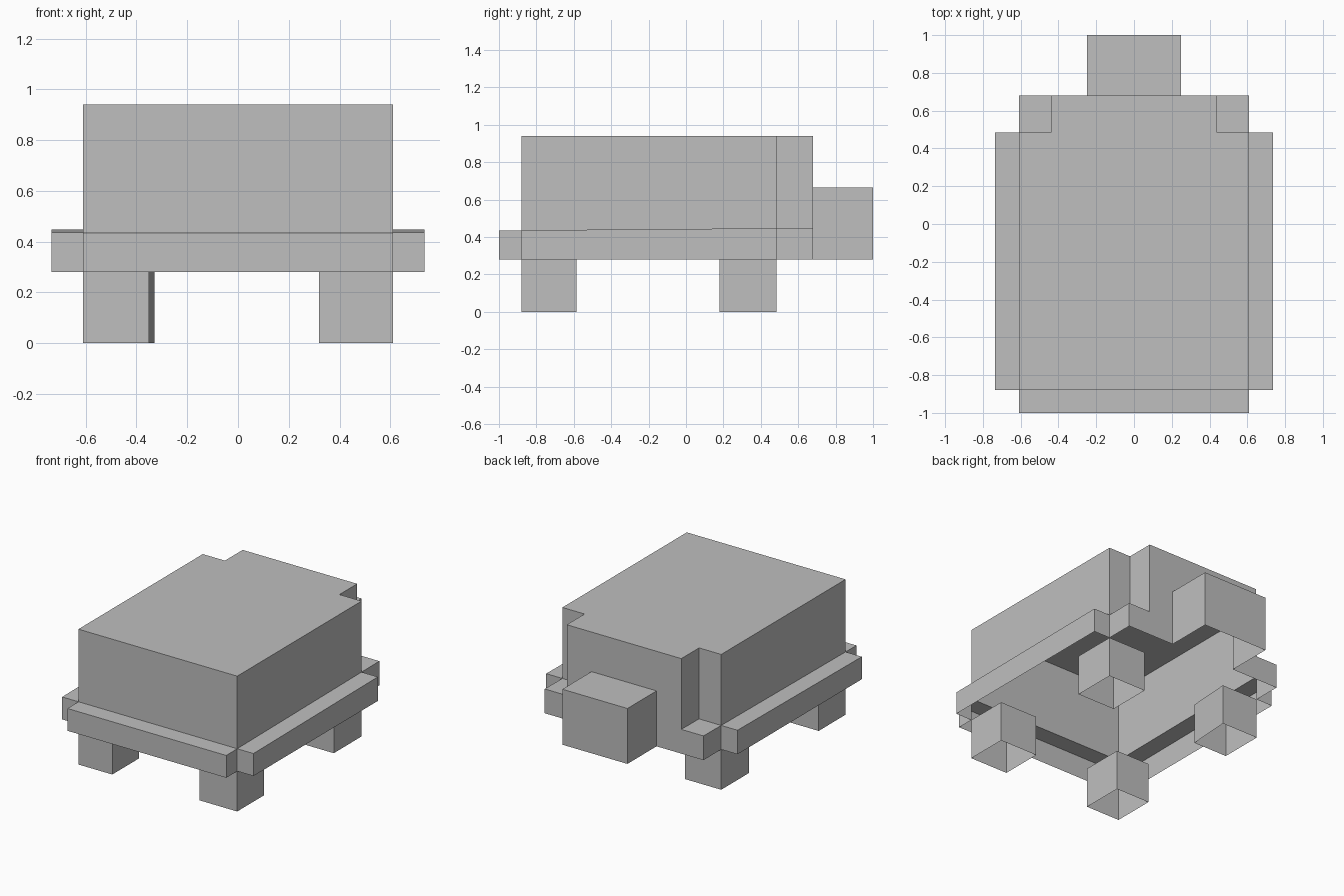
import bpy, bmesh

cube = bpy.data.objects.get("Cube")
if cube:
    bpy.data.objects.remove(cube, do_unlink=True)

GREY = (0.52, 0.52, 0.52, 1.0)
grey = bpy.data.materials.new("plain grey")
grey.use_nodes = True
grey.diffuse_color = GREY
grey.node_tree.nodes["Principled BSDF"].inputs["Base Color"].default_value = GREY

# Shared dimensions
BODY_X, BRIM_X, NOTCH_X, TAIL_X = 0.61, 0.735, 0.44, 0.25
NOSE_Y, FRONT_Y, NOTCH_Y, BACK_Y, TAIL_Y = -1.0, -0.88, 0.485, 0.68, 1.0
FLOOR, TAIL_TOP, TOP = 0.28, 0.665, 0.94


def floor(x, y):
    return FLOOR


def ledge(x, y):
    return 0.443 + 0.008 * y


def tail_top(x, y):
    return TAIL_TOP


def top(x, y):
    return TOP


def ground(x, y):
    return 0.0


def walls(path, low, high):
    """Upright panels along a plan path."""
    return [[(*a, low(*a)), (*b, low(*b)), (*b, high(*b)), (*a, high(*a))]
            for a, b in zip(path, path[1:])]


def cap(path, height):
    """Flat upward panel over a plan outline."""
    return [[(*p, height(*p)) for p in path]]


def rect(x0, x1, y0, y1):
    return [(x0, y0), (x1, y0), (x1, y1), (x0, y1)]


def mirrored(panels):
    return panels + [[(-x, y, z) for x, y, z in reversed(p)] for p in panels]


def make(name, panels):
    bm = bmesh.new()
    for p in panels:
        bm.faces.new([bm.verts.new(v) for v in p])
    bmesh.ops.remove_doubles(bm, verts=bm.verts[:], dist=0.0005)
    mesh = bpy.data.meshes.new(name)
    bm.to_mesh(mesh)
    bm.free()
    mesh.materials.append(grey)
    obj = bpy.data.objects.new(name, mesh)
    bpy.context.collection.objects.link(obj)
    return obj


# Hollow upper shell with notched back corners, open over the tail
half = [(0, FRONT_Y), (BODY_X, FRONT_Y), (BODY_X, NOTCH_Y),
        (NOTCH_X, NOTCH_Y), (NOTCH_X, BACK_Y)]
shell = walls(half, ledge, top)
shell += walls([(NOTCH_X, BACK_Y), (TAIL_X, BACK_Y)], ledge, top)
shell += walls([(TAIL_X, BACK_Y), (0, BACK_Y)], tail_top, top)
shell = mirrored(shell)
outline = half[1:] + [(-x, y) for x, y in reversed(half[1:])]
shell += cap(outline, top)
make("shell", shell)

# Brim: ledges at the front, sides and back corners, with a skirt below
brim = walls([(0, NOSE_Y), (BODY_X, NOSE_Y), (BODY_X, FRONT_Y), (BRIM_X, FRONT_Y),
              (BRIM_X, NOTCH_Y), (BODY_X, NOTCH_Y), (BODY_X, BACK_Y),
              (NOTCH_X, BACK_Y), (TAIL_X, BACK_Y)], floor, ledge)
brim += cap(rect(BODY_X, BRIM_X, FRONT_Y, NOTCH_Y), ledge)
brim += cap(rect(NOTCH_X, BODY_X, NOTCH_Y, BACK_Y), ledge)
brim += cap(rect(0, BODY_X, NOSE_Y, FRONT_Y), ledge)
make("brim", mirrored(brim))

# Tail block, open underneath
tail = walls([(TAIL_X, BACK_Y), (TAIL_X, TAIL_Y), (-TAIL_X, TAIL_Y),
              (-TAIL_X, BACK_Y)], floor, tail_top)
tail += cap(rect(-TAIL_X, TAIL_X, BACK_Y, TAIL_Y), tail_top)
make("tail", tail)

# Four open legs; inner edge given at the leg's front and back
for name, side, inner_front, inner_back, y0, y1 in (
        ("front_left_leg", 1, 0.32, 0.32, FRONT_Y, -0.585),
        ("front_right_leg", -1, 0.35, 0.35, FRONT_Y, -0.585),
        ("back_left_leg", 1, 0.32, 0.32, 0.18, NOTCH_Y),
        ("back_right_leg", -1, 0.35, 0.33, 0.18, NOTCH_Y)):
    plan = [(side * inner_front, y0), (side * BODY_X, y0),
            (side * BODY_X, y1), (side * inner_back, y1)]
    if side < 0:
        plan.reverse()
    make(name, walls(plan + plan[:1], ground, floor))
